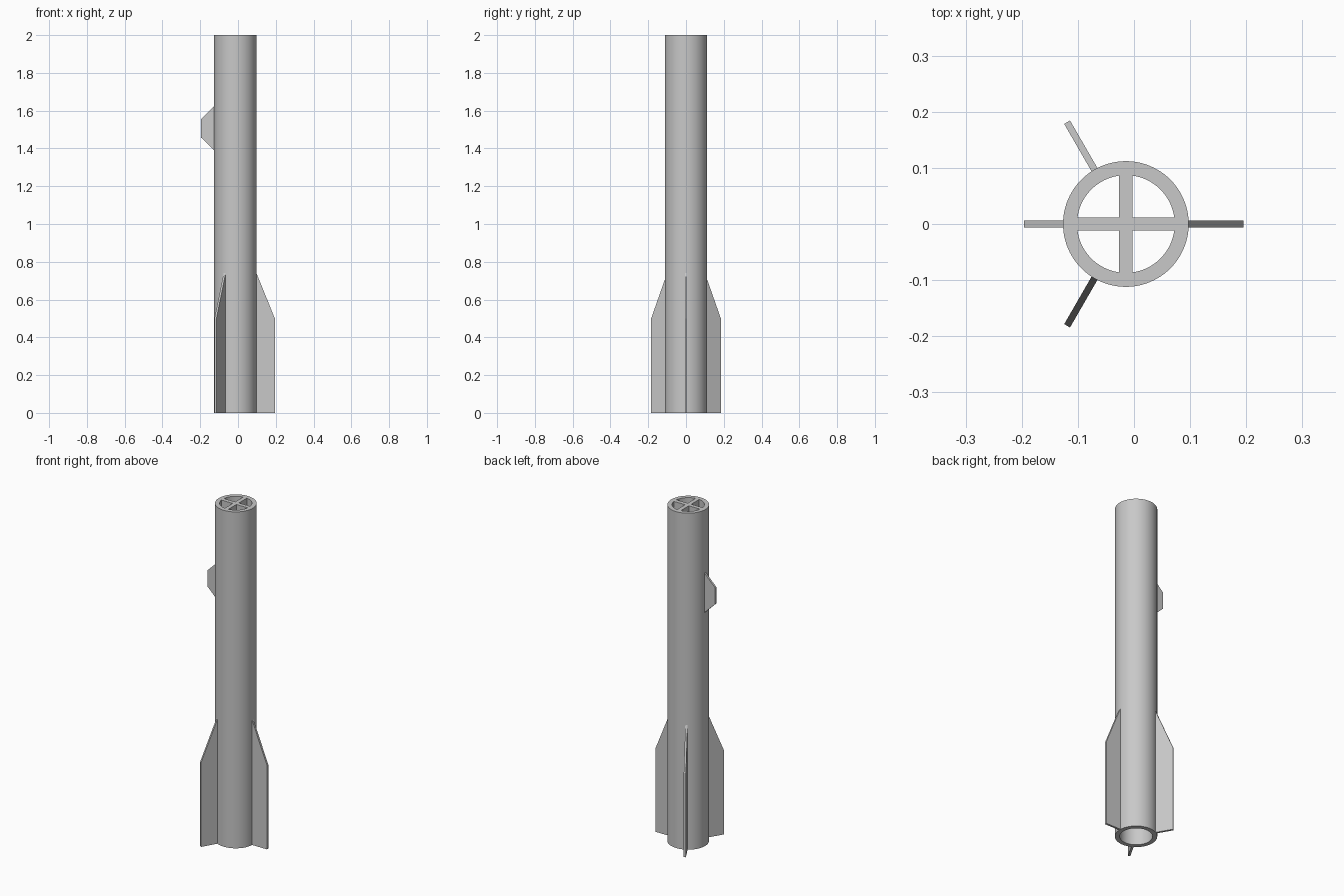
import bpy, bmesh, math
from mathutils import Matrix, Vector

if "Cube" in bpy.data.objects:
    bpy.data.objects.remove(bpy.data.objects["Cube"], do_unlink=True)

AXIS_X = -0.0145
R_OUT, R_IN, R_ROOT = 0.112, 0.087, 0.1
HEIGHT = 2.0

grey = bpy.data.materials.new("light grey")
grey.use_nodes = True
grey.diffuse_color = (0.58, 0.58, 0.58, 1)
grey.node_tree.nodes["Principled BSDF"].inputs["Base Color"].default_value = (0.58, 0.58, 0.58, 1)


def add_object(name, bm, smooth=False):
    bmesh.ops.recalc_face_normals(bm, faces=bm.faces)
    mesh = bpy.data.meshes.new(name)
    bm.to_mesh(mesh)
    bm.free()
    mesh.materials.append(grey)
    obj = bpy.data.objects.new(name, mesh)
    obj.location.x = AXIS_X
    bpy.context.collection.objects.link(obj)
    if smooth:
        bpy.ops.object.select_all(action="DESELECT")
        bpy.context.view_layer.objects.active = obj
        obj.select_set(True)
        bpy.ops.object.shade_smooth_by_angle(angle=math.radians(30))
    return obj


def add_tube(name, segments=96):
    # Closed wall section spun around the long axis
    bm = bmesh.new()
    section = [(R_IN, 0), (R_OUT, 0), (R_OUT, HEIGHT), (R_IN, HEIGHT)]
    verts = [bm.verts.new((r, 0, z)) for r, z in section]
    edges = [bm.edges.new((verts[i], verts[i - 1])) for i in range(4)]
    bmesh.ops.spin(bm, geom=verts + edges, cent=(0, 0, 0), axis=(0, 0, 1),
                   angle=math.tau, steps=segments, use_merge=True)
    bmesh.ops.remove_doubles(bm, verts=bm.verts, dist=1e-5)
    return add_object(name, bm, smooth=True)


def add_fin(name, outline, degrees, thickness=0.012):
    # Flat plate from a radius/height outline, turned about the axis
    bm = bmesh.new()
    face = bm.faces.new([bm.verts.new((r, -thickness / 2, z)) for r, z in outline])
    extruded = bmesh.ops.extrude_face_region(bm, geom=[face])["geom"]
    moved = [v for v in extruded if isinstance(v, bmesh.types.BMVert)]
    bmesh.ops.translate(bm, verts=moved, vec=Vector((0, thickness, 0)))
    bm.transform(Matrix.Rotation(math.radians(degrees), 4, "Z"))
    return add_object(name, bm)


def add_cross(name, width=0.024, depth=0.12):
    # One plus-shaped outline, extruded down from the mouth of the tube
    w, r = width / 2, R_IN + 0.008
    bm = bmesh.new()
    verts = []
    for quarter in range(4):
        turn = Matrix.Rotation(quarter * math.pi / 2, 4, "Z")
        for x, y in ((r, -w), (r, w), (w, w)):
            verts.append(bm.verts.new(turn @ Vector((x, y, HEIGHT))))
    face = bm.faces.new(verts)
    extruded = bmesh.ops.extrude_face_region(bm, geom=[face])["geom"]
    moved = [v for v in extruded if isinstance(v, bmesh.types.BMVert)]
    bmesh.ops.translate(bm, verts=moved, vec=Vector((0, 0, -depth)))
    return add_object(name, bm)


# Hollow body with cross brace in its top opening
add_tube("body_tube")
add_cross("top_cross_brace")

# Three tail fins
tail_outline = [(R_ROOT, 0), (0.2095, 0), (0.2095, 0.5), (R_ROOT, 0.77)]
for label, angle in (("left", 0), ("back", 120), ("front", 240)):
    add_fin("tail_fin_" + label, tail_outline, angle)

# Small trapezoid lug on the upper right side
lug_outline = [(R_ROOT, 1.378), (0.1815, 1.458), (0.1815, 1.555), (R_ROOT, 1.635)]
add_fin("upper_lug", lug_outline, 180)
